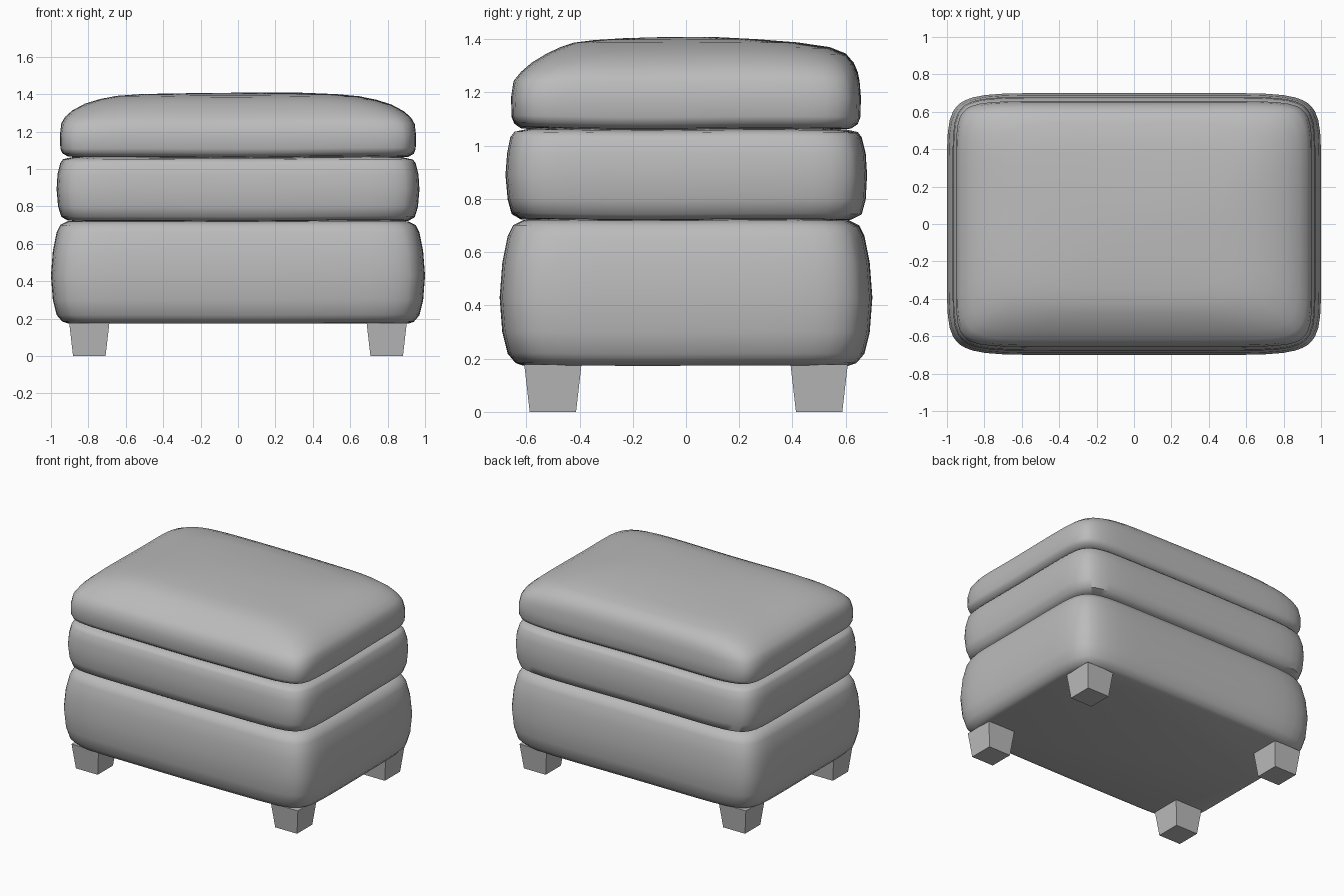
import bpy, bmesh, math

if "Cube" in bpy.data.objects:
    bpy.data.objects.remove(bpy.data.objects["Cube"], do_unlink=True)

GREY = (0.5, 0.5, 0.5, 1)
mat = bpy.data.materials.new("soft grey")
mat.use_nodes = True
mat.diffuse_color = GREY
bsdf = next(n for n in mat.node_tree.nodes if n.type == "BSDF_PRINCIPLED")
bsdf.inputs["Base Color"].default_value = GREY


def finish(name, bm, smooth):
    bmesh.ops.recalc_face_normals(bm, faces=bm.faces)
    mesh = bpy.data.meshes.new(name)
    bm.to_mesh(mesh)
    bm.free()
    mesh.materials.append(mat)
    obj = bpy.data.objects.new(name, mesh)
    bpy.context.collection.objects.link(obj)
    if smooth:
        bpy.ops.object.select_all(action="DESELECT")
        bpy.context.view_layer.objects.active = obj
        obj.select_set(True)
        bpy.ops.object.shade_smooth_by_angle(angle=math.radians(50))
    return obj


def pillow_outline(power, per_side=20):
    """Unit square softened to a superellipse, denser at the corners."""
    points = []
    for side in range(4):
        turn = side * math.pi / 2
        for i in range(per_side):
            v = math.sin(math.pi * (i / per_side - 0.5))
            s = (1 + abs(v) ** power) ** (-1 / power)
            c, d = math.cos(turn), math.sin(turn)
            points.append((s * (c - v * d), s * (d + v * c)))
    return points


def cushion(name, profile, wave):
    """Loft rings of (z, half width, front depth, back depth, corner power)."""
    bm = bmesh.new()
    rings = []
    for z, hx, front, back, power in profile:
        ring = []
        for u, v in pillow_outline(power):
            x = u * hx
            y = v * (front + back) / 2 + (back - front) / 2
            ripple = wave * (math.sin(5 * x + 3 * y) + math.cos(7 * y - 2 * x)) / 2
            ring.append(bm.verts.new((x, y, z + ripple)))
        rings.append(ring)
    n = len(rings[0])
    for low, high in zip(rings, rings[1:]):
        for i in range(n):
            j = (i + 1) % n
            bm.faces.new((low[i], low[j], high[j], high[i]))
    bm.faces.new(rings[0][::-1])
    bm.faces.new(rings[-1])
    return finish(name, bm, True)


# Upholstered base box
cushion("base_cushion", [
    (0.175, 0.91, 0.61, 0.61, 9),
    (0.185, 0.94, 0.64, 0.64, 9),
    (0.22, 0.97, 0.67, 0.67, 9),
    (0.30, 0.99, 0.69, 0.69, 9),
    (0.43, 1.00, 0.70, 0.70, 9),
    (0.56, 0.99, 0.69, 0.69, 9),
    (0.66, 0.97, 0.67, 0.67, 9),
    (0.70, 0.95, 0.65, 0.65, 9),
    (0.72, 0.91, 0.61, 0.61, 9),
    (0.725, 0.80, 0.50, 0.50, 8),
], 0.002)

# Middle cushion
cushion("middle_cushion", [
    (0.72, 0.80, 0.50, 0.50, 8),
    (0.725, 0.91, 0.62, 0.62, 9),
    (0.745, 0.945, 0.655, 0.66, 10),
    (0.80, 0.962, 0.67, 0.675, 10),
    (0.89, 0.97, 0.678, 0.68, 10),
    (0.97, 0.965, 0.672, 0.675, 10),
    (1.03, 0.95, 0.66, 0.66, 10),
    (1.05, 0.935, 0.645, 0.645, 10),
    (1.06, 0.89, 0.60, 0.60, 9),
    (1.065, 0.80, 0.50, 0.50, 8),
], 0.003)

# Domed seat cushion, sloping more at the front
cushion("seat_cushion", [
    (1.06, 0.80, 0.50, 0.50, 8),
    (1.068, 0.91, 0.62, 0.62, 10),
    (1.085, 0.94, 0.645, 0.645, 11),
    (1.11, 0.95, 0.655, 0.655, 11),
    (1.18, 0.952, 0.657, 0.657, 11),
    (1.24, 0.945, 0.648, 0.652, 10),
    (1.275, 0.925, 0.62, 0.645, 9),
    (1.31, 0.885, 0.58, 0.63, 8),
    (1.345, 0.82, 0.525, 0.60, 7),
    (1.37, 0.74, 0.475, 0.54, 6),
    (1.388, 0.65, 0.425, 0.42, 5),
    (1.398, 0.53, 0.35, 0.27, 4),
    (1.404, 0.36, 0.25, 0.13, 3),
    (1.406, 0.15, 0.12, 0.03, 2),
], 0.004)

# Tapered block feet
for y_name, y in (("front", -0.5), ("back", 0.5)):
    for x_name, x in (("right", -0.795), ("left", 0.795)):
        bm = bmesh.new()
        bmesh.ops.create_cube(bm, size=1)
        for v in bm.verts:
            top = v.co.z > 0
            half = 0.215 if top else 0.174
            v.co = (x + v.co.x * half, y + v.co.y * half, 0.178 if top else 0)
        finish(f"{y_name}_{x_name}_foot", bm, False)
